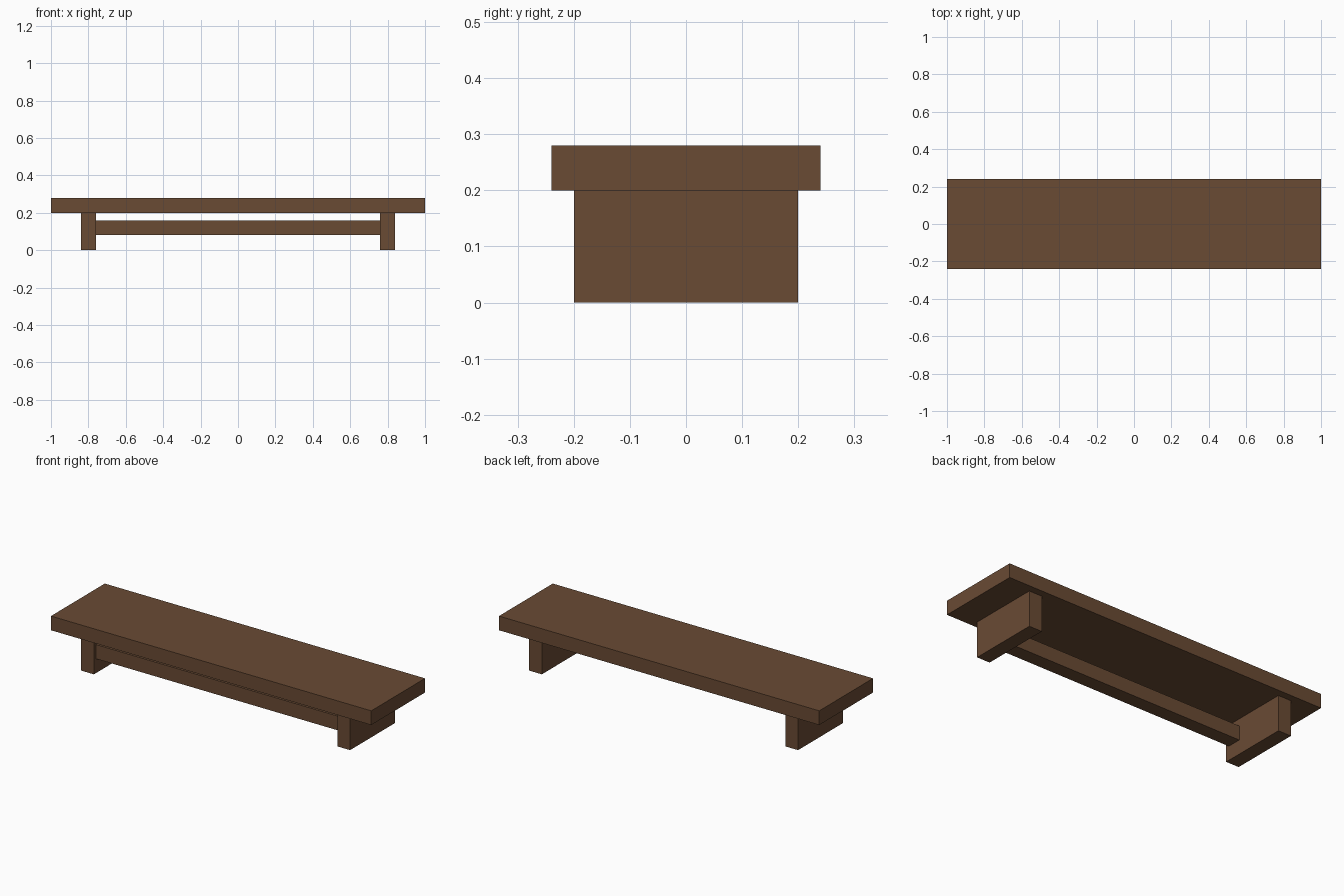
import bpy

if "Cube" in bpy.data.objects:
    bpy.data.objects.remove(bpy.data.objects["Cube"])

wood = bpy.data.materials.new("brown wood")
wood.diffuse_color = (0.142, 0.069, 0.034, 1.0)
wood.use_nodes = True
wood.node_tree.nodes["Principled BSDF"].inputs["Base Color"].default_value = wood.diffuse_color


def box(name, x, y, z):
    """Box spanning the (min, max) range given on each axis."""
    bpy.ops.mesh.primitive_cube_add(size=1)
    ob = bpy.context.object
    ob.name = name
    ob.location = [(a + b) / 2 for a, b in (x, y, z)]
    ob.scale = [b - a for a, b in (x, y, z)]
    bpy.ops.object.transform_apply(location=True, rotation=False, scale=True)
    ob.data.materials.append(wood)
    return ob


# Seat plank
box("seat", (-1, 1), (-0.24, 0.24), (0.20, 0.28))

# Slab legs, one at each end
for side, s in (("left", -1), ("right", 1)):
    box(side + "_leg", sorted((s * 0.76, s * 0.84)), (-0.20, 0.20), (0, 0.20))

# Stretcher between the legs, set towards the front
box("stretcher", (-0.76, 0.76), (-0.18, -0.10), (0.08, 0.16))
